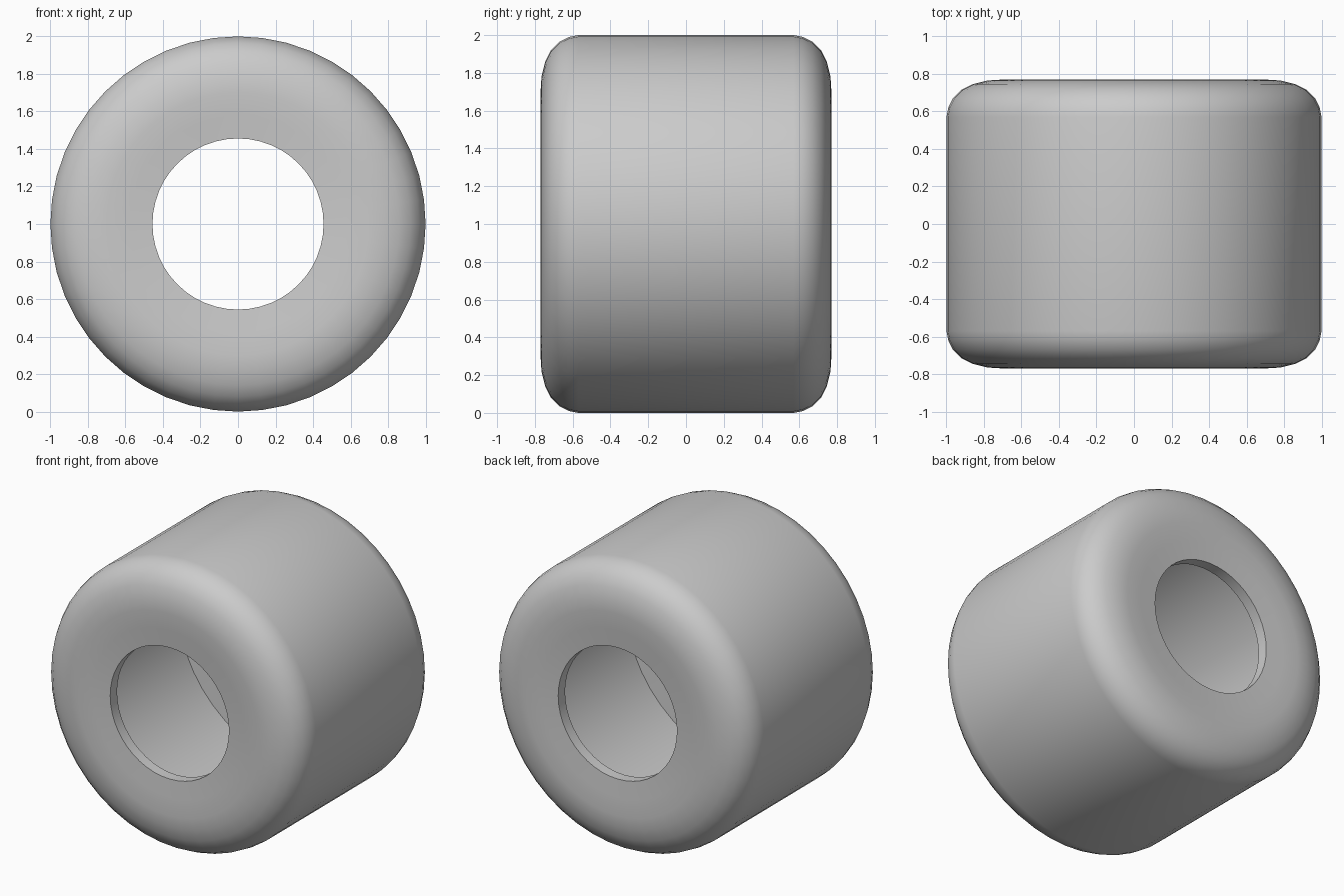
import bpy
import bmesh
import math

cube = bpy.data.objects.get("Cube")
if cube:
    bpy.data.objects.remove(cube, do_unlink=True)

SIDES = 48

grey = bpy.data.materials.new("plain_grey")
grey.use_nodes = True
colour = (0.6, 0.6, 0.6, 1.0)
grey.diffuse_color = colour
grey.node_tree.nodes["Principled BSDF"].inputs["Base Color"].default_value = colour

# Front half of the hollow wheel section as (radius, distance from middle):
# cavity wall, cavity corner, lip of the bore, dished face, rounded shoulder
half = [(0.92, 0.65), (0.456, 0.675), (0.456, 0.75), (0.58, 0.76),
        (0.70, 0.77), (0.78, 0.765), (0.86, 0.745), (0.92, 0.715),
        (0.965, 0.67), (0.99, 0.62), (1.0, 0.57)]
section = [(r, -y) for r, y in half] + [(r, y) for r, y in reversed(half)]

# Spin the closed section around the axle
bm = bmesh.new()
rings = []
for r, y in section:
    ring = []
    for i in range(SIDES):
        a = math.tau * i / SIDES
        ring.append(bm.verts.new((r * math.sin(a), y, 1 + r * math.cos(a))))
    rings.append(ring)
for k, ring in enumerate(rings):
    following = rings[(k + 1) % len(rings)]
    for i in range(SIDES):
        j = (i + 1) % SIDES
        bm.faces.new((ring[i], ring[j], following[j], following[i]))
bmesh.ops.recalc_face_normals(bm, faces=bm.faces)

mesh = bpy.data.meshes.new("wheel")
bm.to_mesh(mesh)
bm.free()
mesh.materials.append(grey)
wheel = bpy.data.objects.new("wheel", mesh)
bpy.context.collection.objects.link(wheel)

# Smooth tread and shoulders, crisp bore and cavity edges
bpy.ops.object.select_all(action="DESELECT")
wheel.select_set(True)
bpy.context.view_layer.objects.active = wheel
bpy.ops.object.shade_smooth_by_angle(angle=math.radians(40))
